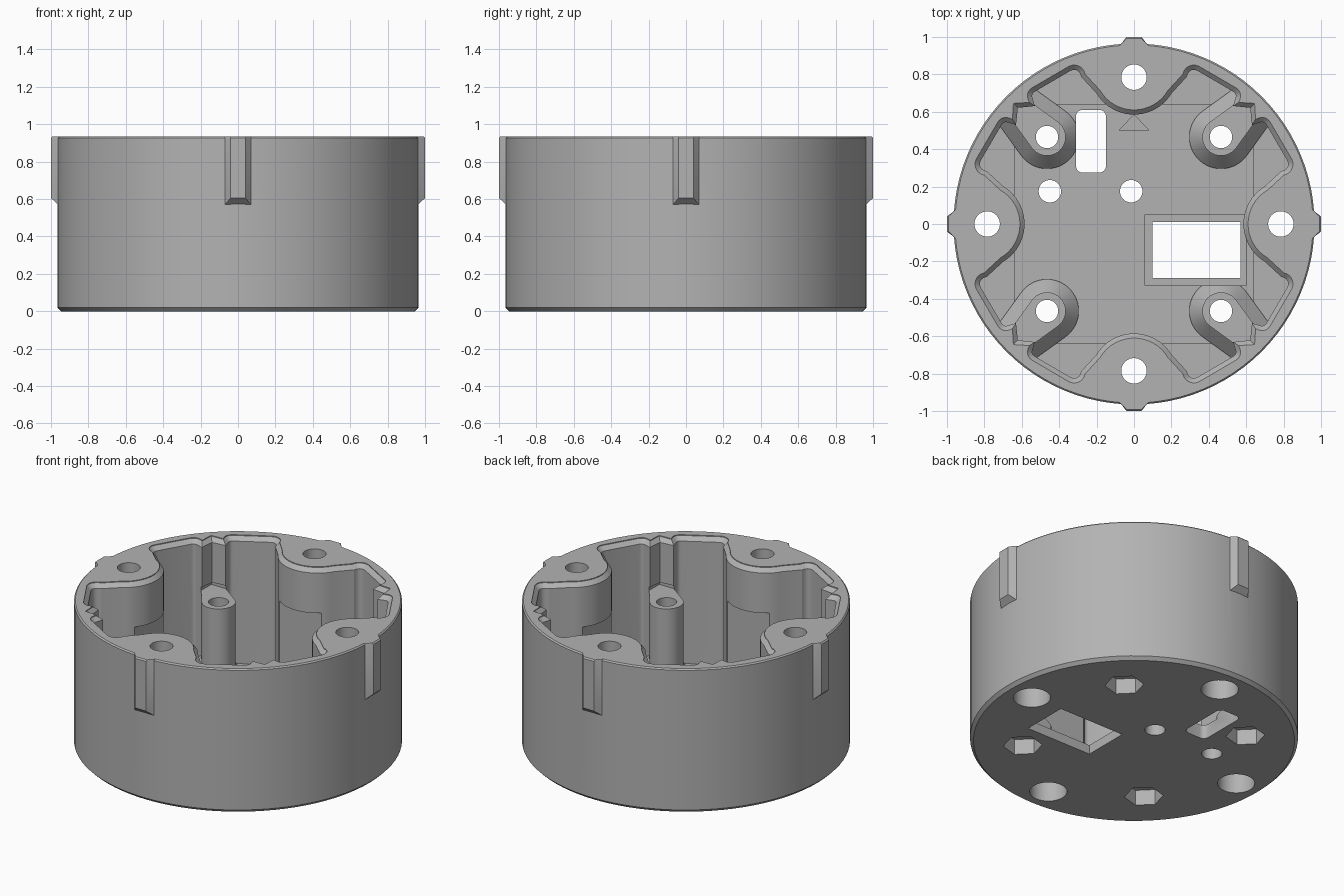
import bpy, bmesh, math
from mathutils import Vector, Matrix

cube = bpy.data.objects.get("Cube")
if cube:
    bpy.data.objects.remove(cube, do_unlink=True)

TOP, RADIUS, FLOOR, POST_TOP = 0.935, 0.965, 0.09, 0.62
POST, BOSS = 0.465, 0.785

grey = bpy.data.materials.new("mid grey")
grey.use_nodes = True
grey.diffuse_color = (0.45, 0.45, 0.45, 1)
grey.node_tree.nodes["Principled BSDF"].inputs["Base Color"].default_value = (0.45, 0.45, 0.45, 1)


def loft(name, rings):
    """Closed solid through a stack of (outline, z) rings."""
    bm = bmesh.new()
    loops = [[bm.verts.new((p[0], p[1], z)) for p in pts] for pts, z in rings]
    n = len(loops[0])
    for a, b in zip(loops, loops[1:]):
        for i in range(n):
            bm.faces.new((a[i], a[(i + 1) % n], b[(i + 1) % n], b[i]))
    bm.faces.new(loops[0])
    bm.faces.new(loops[-1])
    bmesh.ops.recalc_face_normals(bm, faces=bm.faces)
    mesh = bpy.data.meshes.new(name)
    bm.to_mesh(mesh)
    bm.free()
    mesh.materials.append(grey)
    ob = bpy.data.objects.new(name, mesh)
    bpy.context.collection.objects.link(ob)
    return ob


def arc(cx, cy, r, start, end, steps):
    angles = [math.radians(start + (end - start) * i / steps) for i in range(steps + 1)]
    return [(cx + r * math.cos(a), cy + r * math.sin(a)) for a in angles]


def circle(cx, cy, r, sides=32, turn=0):
    return arc(cx, cy, r, turn, turn + 360, sides)[:-1]


def rect(x0, x1, y0, y1, r=0):
    if not r:
        return [(x0, y0), (x1, y0), (x1, y1), (x0, y1)]
    corners = [(x1 - r, y1 - r), (x0 + r, y1 - r), (x0 + r, y0 + r), (x1 - r, y0 + r)]
    return [p for i, (x, y) in enumerate(corners) for p in arc(x, y, r, 90 * i, 90 * i + 90, 6)]


def spin(pts, quarter):
    m = Matrix.Rotation(math.radians(90 * quarter), 2)
    return [tuple(m @ Vector(p)) for p in pts]


def inset(pts, d):
    """Move a clockwise outline inwards by d."""
    out = []
    for i, p in enumerate(pts):
        p, a, b = Vector(p), Vector(pts[i - 1]), Vector(pts[(i + 1) % len(pts)])
        e, f = (p - a).normalized(), (b - p).normalized()
        n = (Vector((e.y, -e.x)) + Vector((f.y, -f.x))).normalized()
        out.append(tuple(p + n * d / max(0.7, n.dot(Vector((e.y, -e.x))))))
    return out


def boolean(target, tool, operation):
    mod = target.modifiers.new(tool.name, "BOOLEAN")
    mod.operation, mod.object, mod.solver = operation, tool, "EXACT"
    bpy.context.view_layer.objects.active = target
    bpy.ops.object.modifier_apply(modifier=mod.name)
    bpy.data.objects.remove(tool, do_unlink=True)


def cut(name, *rings):
    boolean(housing, loft(name, rings), "DIFFERENCE")


# Round housing with chamfered edges
housing = loft("housing", [(circle(0, 0, r, 96), z) for r, z in
               ((RADIUS - 0.02, 0), (RADIUS, 0.02), (RADIUS, TOP - 0.008), (RADIUS - 0.008, TOP))])

# Four locating ribs on the outside
for q in range(4):
    def rib_ring(w, out):
        return spin([(-0.075, 0.93), (0.075, 0.93), (0.075, 0.955), (w, out), (-w, out), (-0.075, 0.955)], q)
    boolean(housing, loft("rib", [(rib_ring(0.074, 0.956), 0.565), (rib_ring(0.04, 1.0), 0.605),
                                  (rib_ring(0.04, 1.0), TOP - 0.008), (rib_ring(0.04, 0.992), TOP)]), "UNION")

# Cavity outline: screw boss, rounded lobe, square corner, mirrored and repeated
half = arc(0, 0.82, 0.21, -90, -30, 10)
half += arc(0.32, 0.79, 0.06, 170, 62, 7)
half += arc(0.52, 0.685, 0.05, 62, -20, 5)
half += [(0.56, 0.65), (0.645, 0.645)]
eighths = half + [(y, x) for x, y in half[-2:0:-1]]
rim = [p for q in range(4) for p in spin(eighths, -q)]
wall = inset(rim, 0.025)
cut("cavity", (wall, FLOOR + 0.02), (wall, TOP - 0.03), (rim, TOP - 0.005), (rim, TOP + 0.1))

# Square pocket that trims the bosses below the post tops
cut("square_pocket", (rect(-0.64, 0.64, -0.64, 0.64), FLOOR), (rect(-0.64, 0.64, -0.64, 0.64), 0.645))


# Four posts with tapered webs and flared feet
def teardrop(d, q):
    r = math.hypot(POST, POST)
    pts = arc(r, 0, 0.1 + d, 80, 280, 20) + [(0.92, -0.06 - d), (0.92, 0.06 + d)]
    turn = Matrix.Rotation(math.radians(45), 2)
    return spin([tuple(turn @ Vector(p)) for p in pts], q)


for q in range(4):
    boolean(housing, loft("post", [(teardrop(0.07, q), 0.05), (teardrop(0.07, q), FLOOR + 0.03),
                                   (teardrop(0, q), 0.2), (teardrop(0, q), POST_TOP)]), "UNION")

# Screw holes with wide bores below, and post holes with nut pockets
for q in range(4):
    (bx, by), (px, py) = spin([(BOSS, 0), (POST, POST)], q)
    cut("boss_hole", (circle(bx, by, 0.068), 0.4), (circle(bx, by, 0.068), 1.1))
    cut("boss_bore", (circle(bx, by, 0.11), -0.1), (circle(bx, by, 0.11), 0.6))
    cut("post_hole", (circle(px, py, 0.06), 0.05), (circle(px, py, 0.06), 0.8))
    nut = circle(px, py, 0.115, 6, 15 + 120)
    cut("nut_pocket", (nut, -0.1), (nut, 0.1))

# Openings in the floor
cut("window_recess", (rect(0.06, 0.60, -0.33, 0.05), FLOOR - 0.03), (rect(0.06, 0.60, -0.33, 0.05), 0.2))
for name, shape in (("window", rect(0.1, 0.57, -0.29, 0.01)),
                    ("slot", rect(-0.31, -0.15, 0.275, 0.61, 0.035)),
                    ("left_hole", circle(-0.015, 0.175, 0.06)),
                    ("right_hole", circle(-0.45, 0.175, 0.06))):
    cut(name, (shape, -0.1), (shape, 0.22))

# Engraved direction marker
marker = [(-0.08, 0.5), (0.08, 0.5), (0, 0.585)]
cut("marker", (marker, FLOOR - 0.01), (marker, 0.2))

bpy.ops.object.select_all(action="DESELECT")
housing.select_set(True)
bpy.context.view_layer.objects.active = housing
bpy.ops.object.shade_smooth_by_angle(angle=math.radians(25))
